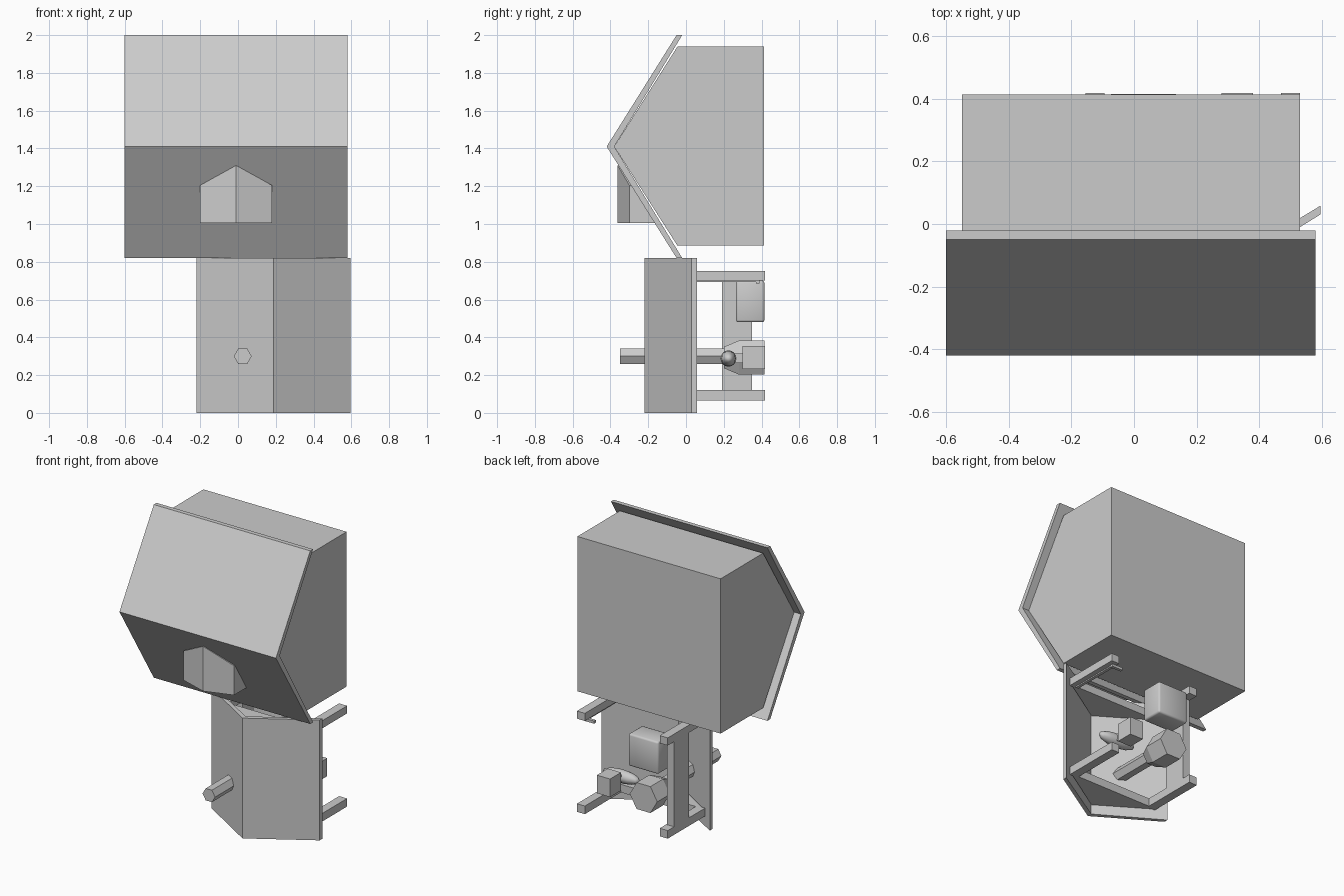
import bpy, bmesh, math
from mathutils import Vector

if "Cube" in bpy.data.objects:
    bpy.data.objects.remove(bpy.data.objects["Cube"])


def finish(name, bm, smooth=False):
    bmesh.ops.recalc_face_normals(bm, faces=bm.faces)
    me = bpy.data.meshes.new(name)
    bm.to_mesh(me)
    bm.free()
    ob = bpy.data.objects.new(name, me)
    bpy.context.collection.objects.link(ob)
    if smooth:
        for p in me.polygons:
            p.use_smooth = True
    return ob


def prism(name, points, axis, lo, hi):
    """Extrude a 2D outline along x (points are y,z) or z (points are x,y)."""
    bm = bmesh.new()
    place = (lambda p, t: (t, p[0], p[1])) if axis == 'x' else (lambda p, t: (p[0], p[1], t))
    face = bm.faces.new([bm.verts.new(place(p, lo)) for p in points])
    new = bmesh.ops.extrude_face_region(bm, geom=[face])['geom']
    step = Vector(place((0, 0), hi - lo))
    bmesh.ops.translate(bm, vec=step, verts=[v for v in new if isinstance(v, bmesh.types.BMVert)])
    return finish(name, bm)


def box(name, x, y, z, bevel=0.0):
    bm = bmesh.new()
    bmesh.ops.create_cube(bm, size=1)
    for v in bm.verts:
        v.co = [(a + b) / 2 + c * (b - a) for (a, b), c in zip((x, y, z), v.co)]
    if bevel:
        bmesh.ops.bevel(bm, geom=bm.edges[:], offset=bevel, segments=2, profile=0.5, affect='EDGES')
    return finish(name, bm, bevel > 0)


def hex_lathe(name, cx, cz, rings):
    """Six-sided solid along y from (y, radius) rings."""
    bm = bmesh.new()
    loops = []
    for y, r in rings:
        loops.append([bm.verts.new((cx + r * math.cos(i * math.pi / 3), y,
                                    cz + r * math.sin(i * math.pi / 3))) for i in range(6)])
    for a, b in zip(loops, loops[1:]):
        for i in range(6):
            j = (i + 1) % 6
            bm.faces.new((a[i], a[j], b[j], b[i]))
    bm.faces.new(loops[0])
    bm.faces.new(loops[-1])
    return finish(name, bm)


# Upper housing and its folded cover
prism("upper_body", [(0.413, 0.885), (0.413, 1.94), (-0.045, 1.94), (-0.38, 1.41), (-0.045, 0.885)],
      'x', -0.55, 0.53)
prism("upper_cover", [(-0.05, 2.0), (-0.42, 1.41), (-0.05, 0.82),
                      (-0.02, 0.82), (-0.38, 1.41), (-0.02, 2.0)], 'x', -0.60, 0.58)

# Gabled bump on the lower slope of the cover
bm = bmesh.new()
front = [(-0.2, -0.30, 1.005), (-0.01, -0.362, 1.005), (0.18, -0.30, 1.005),
         (0.18, -0.30, 1.205), (-0.01, -0.362, 1.31), (-0.2, -0.30, 1.205)]
wall = lambda z: -0.40 + (1.41 - z) * 0.63
f = [bm.verts.new(p) for p in front]
b = [bm.verts.new((p[0], wall(p[2]), p[2])) for p in front]
for ring in (f, b):
    bm.faces.new((ring[0], ring[1], ring[4], ring[5]))
    bm.faces.new((ring[1], ring[2], ring[3], ring[4]))
for i in range(6):
    j = (i + 1) % 6
    bm.faces.new((f[i], f[j], b[j], b[i]))
finish("gabled_bump", bm)

# Lower V-shaped shield
prism("lower_shield", [(-0.22, 0.03), (0.188, -0.22), (0.595, 0.03),
                       (0.595, 0.058), (0.188, -0.187), (-0.22, 0.058)], 'z', 0.0, 0.82)

# Frame: triangular shelves with side arms, and one post
for level, (lo, hi) in (("bottom", (0.065, 0.12)), ("top", (0.70, 0.752))):
    prism(level + "_shelf", [(-0.155, 0.03), (0.188, -0.185), (0.53, 0.03)], 'z', lo, hi)
    for side, x in (("left", -0.125), ("right", 0.50)):
        box(f"{level}_{side}_arm", (x - 0.03, x + 0.03), (0.015, 0.418), (lo, hi))
box("side_post", (-0.155, -0.10), (0.19, 0.35), (0.12, 0.70))
box("arm_rail", (0.475, 0.495), (0.03, 0.37), (0.692, 0.702))
box("arm_pin", (0.42, 0.50), (0.37, 0.39), (0.684, 0.702))

# Tube through the shield with its six-sided rear block
hex_lathe("tube", 0.025, 0.30, [(-0.35, 0.047), (0.22, 0.047)])
hex_lathe("rear_block", 0.03, 0.293, [(0.20, 0.065), (0.28, 0.104), (0.415, 0.104)])

# Hanging bag, small box and its oval pad
box("hanging_bag", (-0.08, 0.145), (0.265, 0.415), (0.48, 0.70), 0.012)
box("small_box", (0.28, 0.38), (0.30, 0.418), (0.232, 0.355))
bm = bmesh.new()
bmesh.ops.create_uvsphere(bm, u_segments=12, v_segments=8, radius=1)
for v in bm.verts:
    v.co = (0.33 + v.co.x * 0.14, 0.225 + v.co.y * 0.042, 0.288 + v.co.z * 0.043)
finish("oval_pad", bm, True)
box("pad_link", (0.305, 0.355), (0.24, 0.31), (0.265, 0.315))
